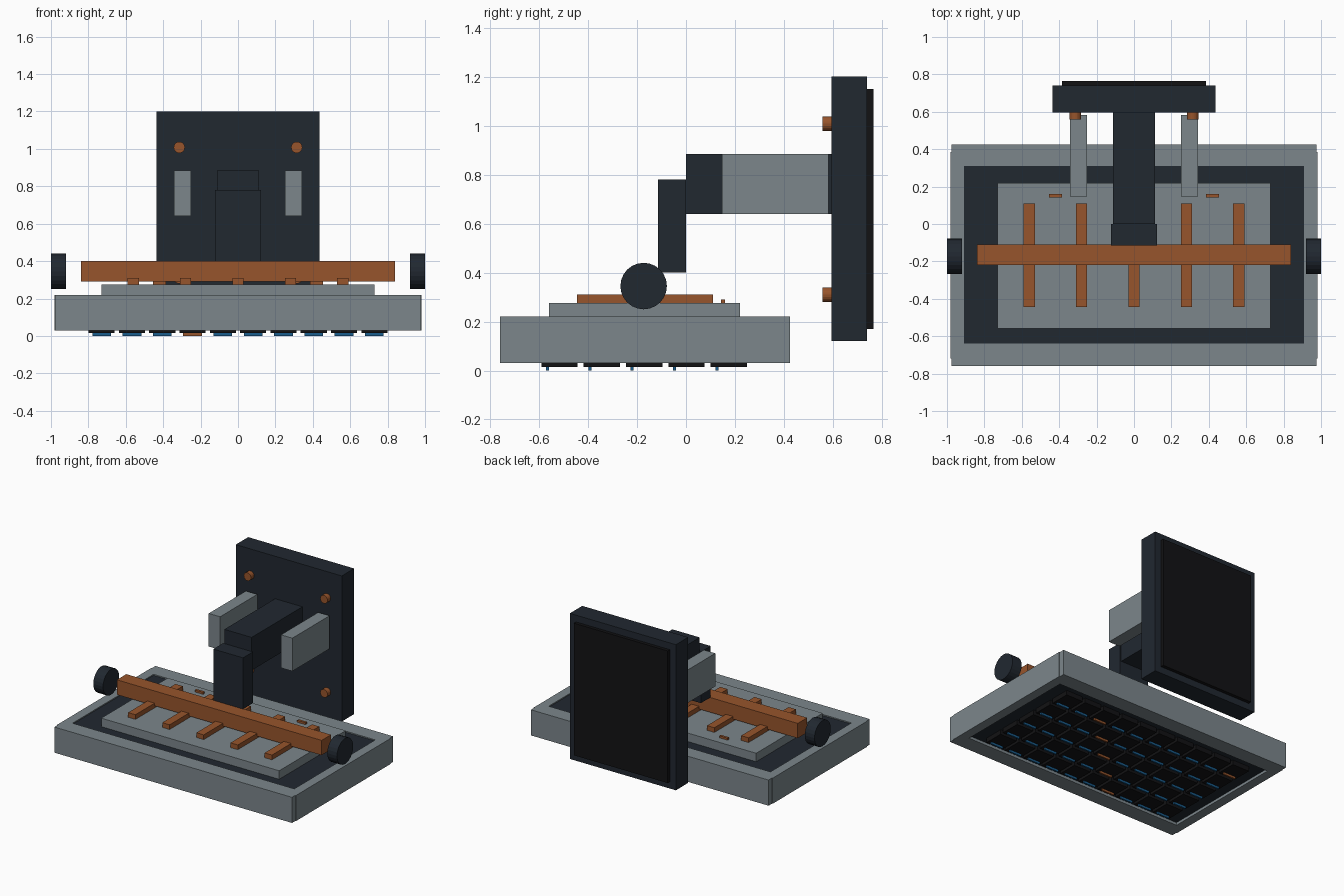
import bpy, bmesh, math
from mathutils import Matrix, Vector

if "Cube" in bpy.data.objects:
    bpy.data.objects.remove(bpy.data.objects["Cube"])


def material(name, rgb):
    m = bpy.data.materials.new(name)
    m.diffuse_color = (*rgb, 1)
    m.use_nodes = True
    m.node_tree.nodes["Principled BSDF"].inputs["Base Color"].default_value = m.diffuse_color
    return m


GREY = material("grey_metal", (0.20, 0.24, 0.26))
DARK = material("dark_metal", (0.015, 0.021, 0.03))
BLACK = material("black_glass", (0.006, 0.006, 0.007))
COPPER = material("copper", (0.31, 0.09, 0.025))
BLUE = material("blue_marker", (0.01, 0.11, 0.27))


def finish(name, bm, mat):
    me = bpy.data.meshes.new(name)
    bm.to_mesh(me)
    bm.free()
    me.materials.append(mat)
    ob = bpy.data.objects.new(name, me)
    bpy.context.collection.objects.link(ob)
    return ob


def boxes(name, mat, *extents):
    """Each extent is (x0, x1, y0, y1, z0, z1); all go in one object."""
    bm = bmesh.new()
    for x0, x1, y0, y1, z0, z1 in extents:
        mtx = Matrix.Translation(((x0 + x1) / 2, (y0 + y1) / 2, (z0 + z1) / 2))
        mtx = mtx @ Matrix.Diagonal((x1 - x0, y1 - y0, z1 - z0, 1))
        bmesh.ops.create_cube(bm, size=1, matrix=mtx)
    return finish(name, bm, mat)


def cylinder(name, mat, centre, axis, radius, depth, sides):
    bm = bmesh.new()
    rot = Vector((0, 0, 1)).rotation_difference(Vector(axis)).to_matrix().to_4x4()
    bmesh.ops.create_cone(bm, cap_ends=True, segments=sides, radius1=radius,
                          radius2=radius, depth=depth,
                          matrix=Matrix.Translation(centre) @ rot)
    return finish(name, bm, mat)


# Tray frame: long rails and slightly proud side rails
boxes("front_rail", GREY, (-0.975, 0.975, -0.76, -0.64, 0.03, 0.22))
boxes("back_rail", GREY, (-0.975, 0.975, 0.31, 0.425, 0.03, 0.22))
for side, s in (("left", -1), ("right", 1)):
    xs = sorted((s * 0.91, s * 0.98))
    boxes(side + "_rail", GREY, (*xs, -0.72, 0.385, 0.03, 0.22))

# Recessed core panel and raised top plate
boxes("core_panel", DARK, (-0.91, 0.91, -0.64, 0.31, 0.05, 0.212))
boxes("top_plate", GREY, (-0.73, 0.73, -0.56, 0.22, 0.21, 0.275))

# Underside tiles, 10 x 5, each with a marker; some markers are copper
tiles, blue, copper = [], [], []
for r in range(5):
    for c in range(10):
        x, y = (c - 4.5) * 0.162, -0.517 + r * 0.173
        tiles.append((x - 0.07, x + 0.07, y - 0.074, y + 0.074, 0.015, 0.05))
        mark = (x - 0.05, x + 0.05, y - 0.055, y - 0.043, 0.0, 0.016)
        (copper if (c - r) % 7 == 3 else blue).append(mark)
boxes("underside_tiles", BLACK, *tiles)
boxes("blue_markers", BLUE, *blue)
boxes("copper_markers", COPPER, *copper)

# Copper ribs, cross beam and small tabs on the top plate
boxes("ribs", COPPER, *[(x - 0.03, x + 0.03, -0.445, 0.11, 0.272, 0.31)
                        for x in (-0.56, -0.28, 0, 0.28, 0.56)])
boxes("cross_beam", COPPER, (-0.84, 0.84, -0.22, -0.11, 0.29, 0.40))
boxes("tabs", COPPER, *[(x - 0.034, x + 0.034, 0.142, 0.16, 0.272, 0.29)
                        for x in (-0.42, 0.42)])

# Arm: upright post and horizontal boom
boxes("arm_post", DARK, (-0.122, 0.122, -0.115, 0, 0.40, 0.78))
boxes("arm_boom", DARK, (-0.112, 0.112, 0, 0.6, 0.64, 0.885))

# Rear panel and its screen
boxes("rear_panel", DARK, (-0.435, 0.435, 0.595, 0.74, 0.12, 1.20))
boxes("screen", BLACK, (-0.385, 0.385, 0.735, 0.765, 0.17, 1.15))

# Mirrored parts: end knobs, boom side plates, panel bolts
for side, s in (("left", -1), ("right", 1)):
    cylinder(side + "_knob", DARK, (s * 0.96, -0.173, 0.345), (1, 0, 0),
             0.095, 0.08, 24)
    xs = sorted((s * 0.25, s * 0.343))
    boxes(side + "_side_plate", GREY, (*xs, 0.147, 0.583, 0.64, 0.885))
    for level, z in (("lower", 0.31), ("upper", 1.008)):
        cylinder(f"{side}_{level}_bolt", COPPER, (s * 0.314, 0.58, z), (0, 1, 0),
                 0.03, 0.044, 20)
